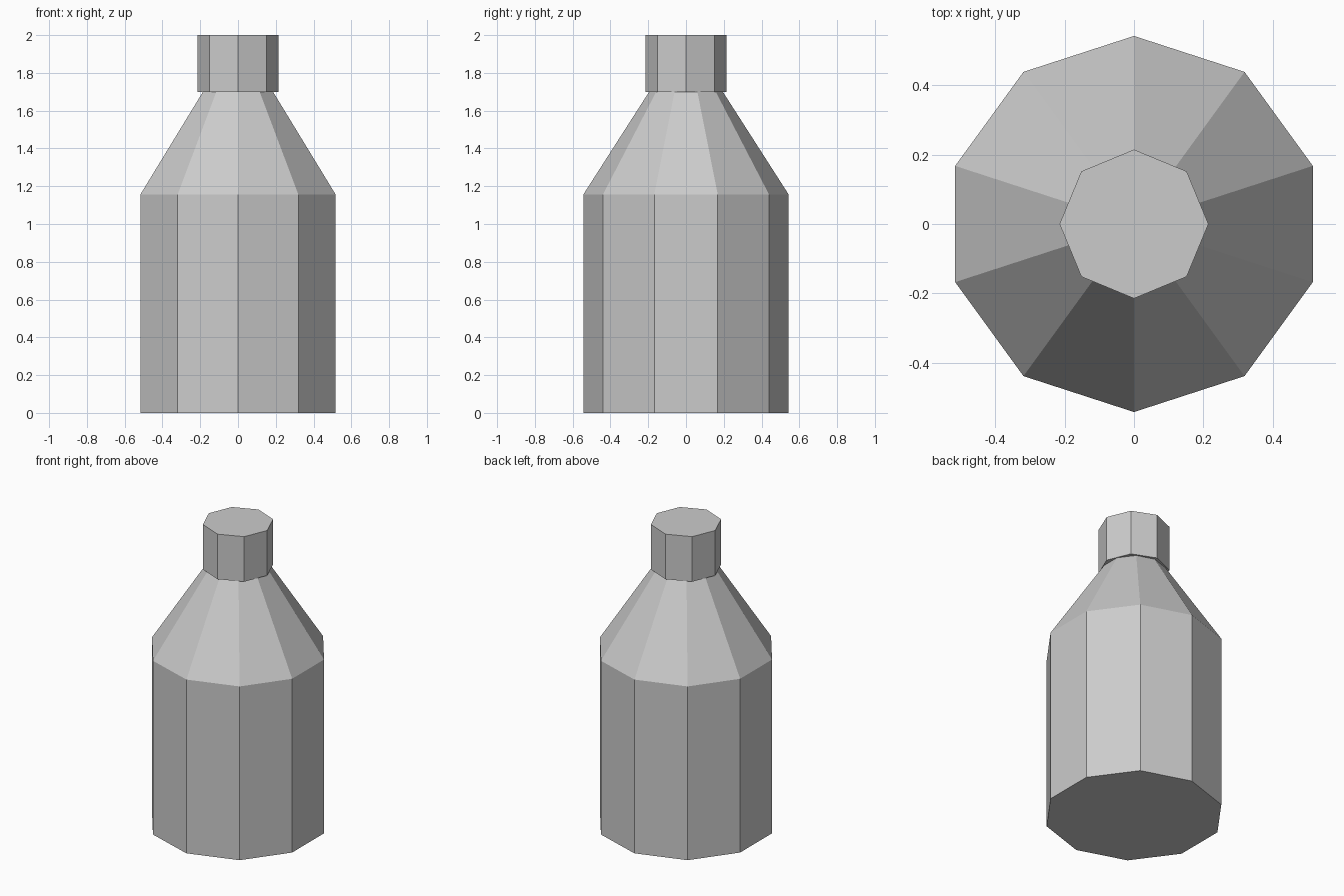
import bpy
import bmesh
from math import pi, sin, cos

default = bpy.data.objects.get("Cube")
if default:
    bpy.data.objects.remove(default, do_unlink=True)

grey = bpy.data.materials.new("light_grey")
grey.use_nodes = True
grey.diffuse_color = (0.6, 0.6, 0.6, 1)
grey.node_tree.nodes["Principled BSDF"].inputs["Base Color"].default_value = (0.6, 0.6, 0.6, 1)


def lathe(name, sides, profile):
    """Closed flat-sided solid from (radius, height) rings, one corner at +y."""
    bm = bmesh.new()
    rings = []
    for r, z in profile:
        angles = [pi / 2 + 2 * pi * i / sides for i in range(sides)]
        rings.append([bm.verts.new((r * cos(a), r * sin(a), z)) for a in angles])
    for low, high in zip(rings, rings[1:]):
        for i in range(sides):
            j = (i + 1) % sides
            bm.faces.new((low[i], low[j], high[j], high[i]))
    bm.faces.new(rings[0][::-1])
    bm.faces.new(rings[-1])
    mesh = bpy.data.meshes.new(name)
    bm.to_mesh(mesh)
    bm.free()
    mesh.materials.append(grey)
    obj = bpy.data.objects.new(name, mesh)
    bpy.context.collection.objects.link(obj)
    return obj


# Ten-sided body with a tapering shoulder
lathe("bottle_body", 10, [(0.543, 0), (0.543, 1.157), (0.195, 1.7)])

# Eight-sided cap, slightly wider than the shoulder top
lathe("bottle_cap", 8, [(0.215, 1.7), (0.215, 2.0)])
